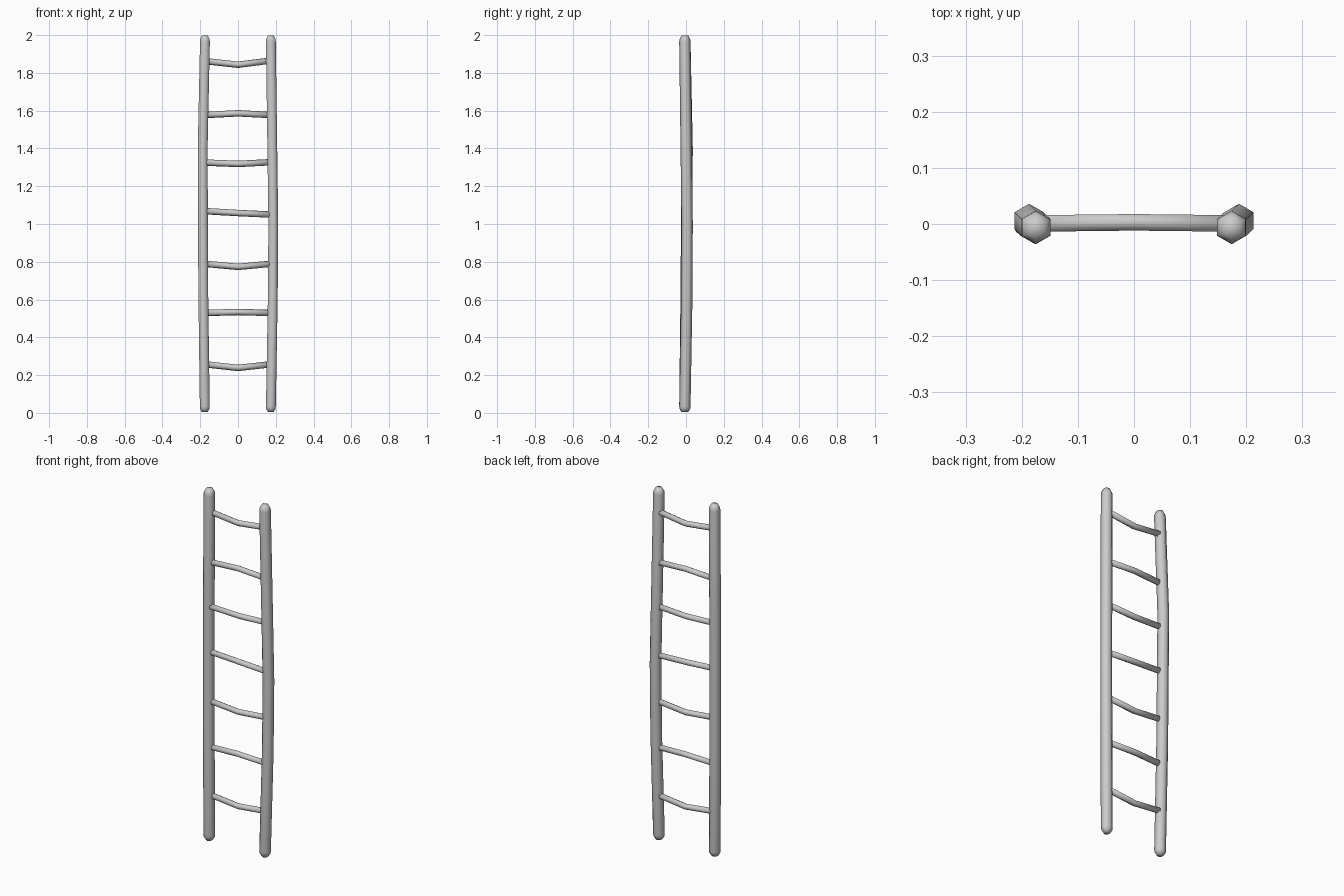
import bpy, bmesh
from math import cos, sin, pi
from mathutils import Vector

if "Cube" in bpy.data.objects:
    bpy.data.objects.remove(bpy.data.objects["Cube"])


def tube(name, rings, axis, sides=6):
    """Capped tube through (centre, radius) rings, cross-section square to axis."""
    bm = bmesh.new()
    loops = []
    for c, r in rings:
        loop = []
        for i in range(sides):
            a = pi / 2 + 2 * pi * i / sides
            u, v = r * cos(a), r * sin(a)
            off = Vector((u, v, 0)) if axis == 'Z' else Vector((0, u, v))
            loop.append(bm.verts.new(Vector(c) + off))
        loops.append(loop)
    for a, b in zip(loops, loops[1:]):
        for i in range(sides):
            j = (i + 1) % sides
            bm.faces.new((a[i], a[j], b[j], b[i]))
    bm.faces.new(loops[0][::-1])
    bm.faces.new(loops[-1])
    bmesh.ops.recalc_face_normals(bm, faces=bm.faces)
    for f in bm.faces:
        f.smooth = True
    me = bpy.data.meshes.new(name)
    bm.to_mesh(me)
    bm.free()
    ob = bpy.data.objects.new(name, me)
    bpy.context.collection.objects.link(ob)
    return ob


# Side rails: slightly bowed hexagonal poles with chamfered ends
def rail(name, path):
    R = 0.03
    bx, by, _ = path[0]
    tx, ty, _ = path[-1]
    rings = [((bx, by, 0.005), R * 0.6), ((bx, by, 0.022), R * 0.95)]
    rings += [(p, R) for p in path]
    rings += [((tx, ty, 1.978), R * 0.95), ((tx, ty, 1.998), R * 0.6)]
    tube(name, rings, 'Z')


rail("left_rail", [(-.176, -.006, .035), (-.184, .001, .65),
                   (-.187, .006, 1.4), (-.175, -.006, 1.965)])
rail("right_rail", [(.174, -.006, .035), (.184, .004, .6),
                    (.187, .006, 1.0), (.174, -.006, 1.965)])

# Rungs: thin hexagonal bars, each kinked a little at the middle (left, middle, right heights)
rungs = [(.257, .238, .257), (.529, .534, .529), (.789, .773, .789),
         (1.068, 1.058, 1.050), (1.325, 1.318, 1.327),
         (1.577, 1.586, 1.577), (1.862, 1.843, 1.865)]
for n, (a, b, c) in enumerate(rungs):
    r = 0.017
    tube(f"rung_{n + 1}", [((-.172, .001, a), r), ((0, .003, b), r),
                           ((.172, .001, c), r)], 'X')
